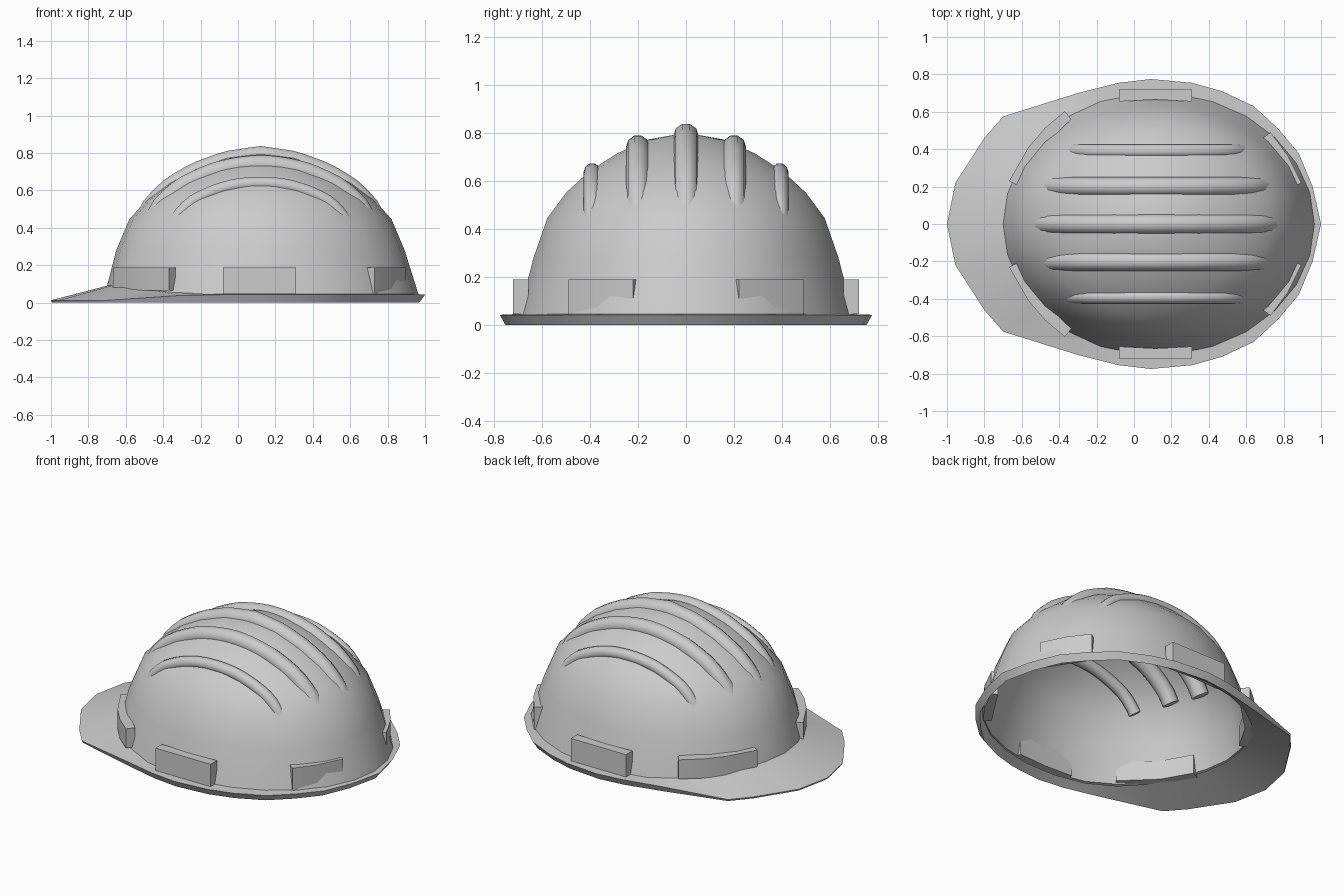
import bpy, bmesh, math

if "Cube" in bpy.data.objects:
    bpy.data.objects.remove(bpy.data.objects["Cube"])

CX, RX, RY = 0.12, 0.82, 0.68
# dome profile: (radius fraction, height)
PROFILE = [(0.23, 0.772), (0.43, 0.712), (0.60, 0.637), (0.74, 0.55), (0.855, 0.445), (0.94, 0.28)]
# half outline of the brim, back to visor tip
BRIM = [(1, 0), (.955, .2), (.88, .38), (.77, .51), (.64, .63), (.47, .71), (.31, .755),
        (.09, .775), (-.08, .755), (-.30, .70), (-.70, .575), (-.80, .46), (-.955, .22), (-1, 0)]
HALF = len(BRIM) - 1
N = 2 * HALF
BRIM_RING = BRIM + [(x, -y) for x, y in BRIM[-2:0:-1]]


def finish(bm, name, angle=35):
    me = bpy.data.meshes.new(name)
    bm.to_mesh(me)
    bm.free()
    ob = bpy.data.objects.new(name, me)
    bpy.context.collection.objects.link(ob)
    smooth(ob, angle)
    return ob


def smooth(ob, angle):
    bpy.ops.object.select_all(action='DESELECT')
    ob.select_set(True)
    bpy.context.view_layer.objects.active = ob
    bpy.ops.object.shade_smooth_by_angle(angle=math.radians(angle))


def front_blend(x):
    """0 around the back and sides, 1 at the visor."""
    return min(1, max(0, (-0.25 - x) / 0.42))


# shell: dome, brim edge and visor in one sheet
bm = bmesh.new()
rings = []
angles = [2 * math.pi * k / N for k in range(N)]
for f, z in PROFILE:
    rings.append([(CX + RX * f * math.cos(a), RY * f * math.sin(a), z) for a in angles])
base = []
for a in angles:
    t = front_blend(CX + RX * math.cos(a))
    f = 1.03 - 0.03 * t
    base.append((CX + RX * f * math.cos(a), RY * f * math.sin(a), 0.045 + 0.045 * t))
rings.append(base)
rings.append([(x, y, 0.042 - 0.03 * front_blend(x)) for x, y in BRIM_RING])
inset = []
for x, y in BRIM_RING:
    s = 1 - 0.03 * (1 - 0.8 * front_blend(x))
    inset.append((x * s, y * s, 0))
rings.append(inset)
rings.append([(x, y, z - 0.012) for x, y, z in base])

top = bm.verts.new((CX, 0, 0.80))
vr = [[bm.verts.new(p) for p in r] for r in rings]
for k in range(N):
    j = (k + 1) % N
    bm.faces.new((top, vr[0][k], vr[0][j]))
    for a, b in zip(vr, vr[1:]):
        bm.faces.new((a[k], b[k], b[j], a[j]))
finish(bm, "helmet_shell")


def shell_height(u, y):
    r = math.hypot(u / RX, y / RY)
    pts = [(0, 0.80)] + PROFILE
    for (r0, z0), (r1, z1) in zip(pts, pts[1:]):
        if r <= r1:
            return z0 + (z1 - z0) * (r - r0) / (r1 - r0)
    return pts[-1][1]


# raised ribs running front to back, sinking in at both ends
def rib(name, y, reach, radius):
    cu = bpy.data.curves.new(name, 'CURVE')
    cu.dimensions = '3D'
    cu.bevel_depth = radius
    cu.bevel_resolution = 3
    cu.use_fill_caps = True
    sp = cu.splines.new('POLY')
    n = 25
    sp.points.add(n - 1)
    for i in range(n):
        t = 2 * i / (n - 1) - 1
        u = t * reach
        s = 0.983 - 0.055 * abs(t) ** 6
        sp.points[i].co = (CX + u * s, y, shell_height(u, y) * s, 1)
    ob = bpy.data.objects.new(name, cu)
    bpy.context.collection.objects.link(ob)
    bpy.ops.object.select_all(action='DESELECT')
    ob.select_set(True)
    bpy.context.view_layer.objects.active = ob
    bpy.ops.object.convert(target='MESH')
    smooth(bpy.context.view_layer.objects.active, 50)


rib("rib_centre", 0, 0.67, 0.053)
for side, s in (("right", -1), ("left", 1)):
    rib("rib_inner_" + side, s * 0.20, 0.61, 0.05)
    rib("rib_outer_" + side, s * 0.39, 0.49, 0.036)


# strap blocks around the base: plan outline extruded upward
def block(name, plan, z0, z1, s):
    bm = bmesh.new()
    lo = [bm.verts.new((x, s * y, z0)) for x, y in plan]
    hi = [bm.verts.new((x, s * y, z1)) for x, y in plan]
    bm.faces.new(lo)
    bm.faces.new(hi)
    n = len(plan)
    for i in range(n):
        j = (i + 1) % n
        bm.faces.new((lo[i], lo[j], hi[j], hi[i]))
    bmesh.ops.recalc_face_normals(bm, faces=bm.faces)
    finish(bm, name, 25)


for side, s in (("right", -1), ("left", 1)):
    block("side_block_" + side,
          [(-.08, .72), (.31, .72), (.31, .655), (.115, .665), (-.08, .655)], 0.045, 0.188, s)
    block("rear_block_" + side,
          [(.73, .49), (.82, .37), (.895, .22), (.86, .20), (.69, .46)], 0.04, 0.188, s)
    block("front_block_" + side,
          [(-.37, .603), (-.475, .515), (-.565, .41), (-.668, .23), (-.62, .205), (-.52, .38), (-.335, .56)],
          0.065, 0.188, s)
